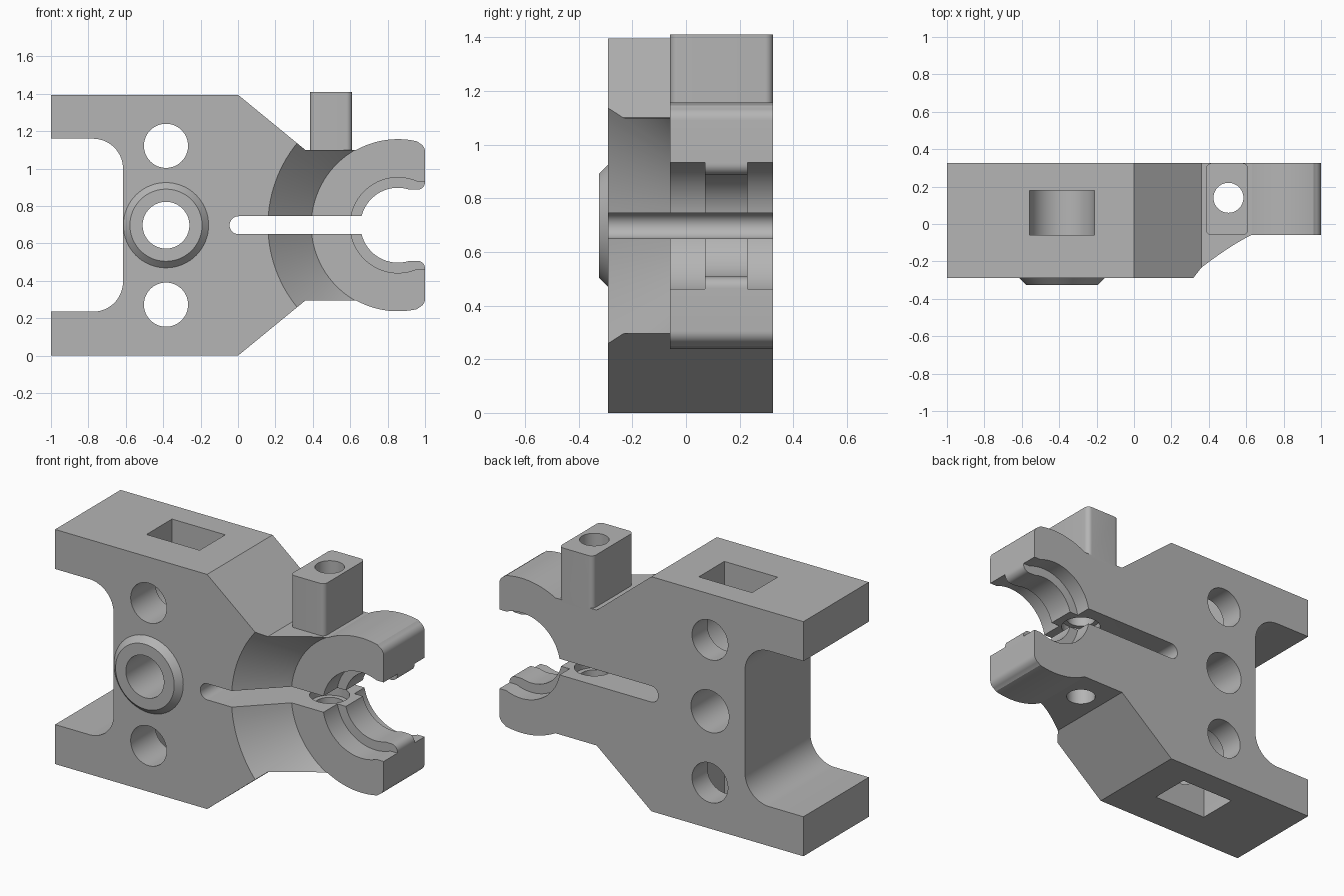
import bpy, bmesh
from math import sin, cos, radians, asin, degrees, pi

if "Cube" in bpy.data.objects:
    bpy.data.objects.remove(bpy.data.objects["Cube"], do_unlink=True)

MID = 0.6975            # height of the symmetry plane
BACK, FRONT = 0.325, -0.29
CLAMP_X = 0.855         # centre of the clamp bore
BORE_X = -0.385         # column of cross holes

grey = bpy.data.materials.new("plain grey")
grey.use_nodes = True
grey.diffuse_color = (0.46, 0.46, 0.46, 1)
grey.node_tree.nodes["Principled BSDF"].inputs["Base Color"].default_value = (0.46, 0.46, 0.46, 1)


def arc(cx, cz, r, a0, a1, n=24):
    """Points on an arc, angles in degrees."""
    steps = [radians(a0 + (a1 - a0) * i / n) for i in range(n + 1)]
    return [(cx + r * cos(a), cz + r * sin(a)) for a in steps]


def circle(cx, cz, r, n=64):
    return arc(cx, cz, r, 0, 360, n)[:-1]


def flip(points):
    return [(x, 2 * MID - z) for x, z in reversed(points)]


def mirrored(half):
    return half + flip(half)


def loft(name, rings, axis="y"):
    """Solid through a list of (profile, depth) rings along an axis."""
    bm = bmesh.new()
    loops = []
    for pts, d in rings:
        loops.append([bm.verts.new((u, d, v) if axis == "y" else (u, v, d)) for u, v in pts])
    for a, b in zip(loops, loops[1:]):
        for i in range(len(a)):
            j = (i + 1) % len(a)
            bm.faces.new((a[i], a[j], b[j], b[i]))
    bm.faces.new(loops[0])
    bm.faces.new(loops[-1])
    bmesh.ops.recalc_face_normals(bm, faces=bm.faces)
    mesh = bpy.data.meshes.new(name)
    bm.to_mesh(mesh)
    bm.free()
    mesh.materials.append(grey)
    ob = bpy.data.objects.new(name, mesh)
    bpy.context.collection.objects.link(ob)
    return ob


def prism(name, pts, d0, d1, axis="y"):
    return loft(name, [(pts, d0), (pts, d1)], axis)


def combine(tool, operation="DIFFERENCE"):
    """Apply a boolean to the body and discard the tool."""
    tool.hide_render = True
    mod = body.modifiers.new(tool.name, "BOOLEAN")
    mod.operation = operation
    mod.solver = "EXACT"
    mod.object = tool
    bpy.context.view_layer.objects.active = body
    bpy.ops.object.modifier_apply(modifier=mod.name)
    bpy.data.objects.remove(tool, do_unlink=True)


# Main plate outline: rear notch, tapered shoulders and clamp disc
outline = arc(-0.775, 1.0, 0.16, 0, 90, 16)
outline += [(-1, 1.16), (-1, 1.395), (0, 1.395), (0.36, 1.1)]
outline += arc(CLAMP_X, MID, 0.46, 119, 77, 28)
outline += arc(0.95, 1.09, 0.05, 65, 0, 8)
body = prism("clamp_bracket", mirrored(outline), FRONT, BACK)

# Conical recess that thins the clamp end
combine(loft("front_recess", [(circle(CLAMP_X, MID, 0.715, 128), FRONT - 0.02),
                              (circle(CLAMP_X, MID, 0.463, 128), -0.06)]))

# Bolt lug with rounded upright edges
lug = []
for cx, cy, a in ((0.58, 0.295, 0), (0.415, 0.295, 90), (0.415, -0.03, 180), (0.58, -0.03, 270)):
    lug += arc(cx, cy, 0.03, a, a + 90, 8)
combine(prism("bolt_lug", lug, 1.08, 1.41, "z"), "UNION")

# Chamfered boss round the centre hole
combine(loft("boss", [(circle(BORE_X, MID, 0.228), -0.2),
                      (circle(BORE_X, MID, 0.228), FRONT),
                      (circle(BORE_X, MID, 0.193), -0.325)]), "UNION")

# Cross holes
for z, r in ((1.122, 0.118), (MID, 0.125), (2 * MID - 1.122, 0.118)):
    combine(prism("cross_hole", circle(BORE_X, z, r), -0.5, 0.5))

# Round-bottomed pockets from above and below
pocket = arc(BORE_X, 1.122, 0.175, 180, 360, 32) + [(-0.21, 1.6), (-0.56, 1.6)]
for pts in (pocket, flip(pocket)):
    combine(prism("pocket", pts, -0.06, 0.18))

# Clamp bore: narrow through the middle rib, with a flared mouth
mouth = degrees(asin(0.19 / 0.2))
narrow = arc(CLAMP_X, MID, 0.2, 177, mouth, 32)
narrow += arc(0.96, MID + 0.23, 0.04, -90, 0, 8) + [(1.2, MID + 0.23)]
combine(prism("rib_bore", mirrored(narrow), -0.5, 0.5))

# Wider bore on both sides of the rib
mouth = degrees(asin(0.235 / 0.255))
wide = arc(CLAMP_X, MID, 0.255, 177, mouth, 32) + [(1.2, MID + 0.235)]
combine(prism("front_bore", mirrored(wide), -0.5, 0.07))
combine(prism("back_bore", mirrored(wide), 0.23, 0.5))

# Clamping slot
slot = arc(0.003, MID, 0.048, 177, 90, 12) + [(0.75, MID + 0.048)]
combine(prism("slot", mirrored(slot), -0.5, 0.5))

# Bolt hole with counterbores at the slot
combine(prism("bolt_hole", circle(0.505, 0.14, 0.08, 48), -0.1, 1.6, "z"))
combine(prism("counterbore", circle(0.505, 0.14, 0.108, 48), MID - 0.1, MID + 0.1, "z"))

# Smooth curved walls, keep edges sharp
bpy.ops.object.select_all(action="DESELECT")
body.select_set(True)
bpy.context.view_layer.objects.active = body
bpy.ops.object.shade_smooth_by_angle(angle=radians(22))
